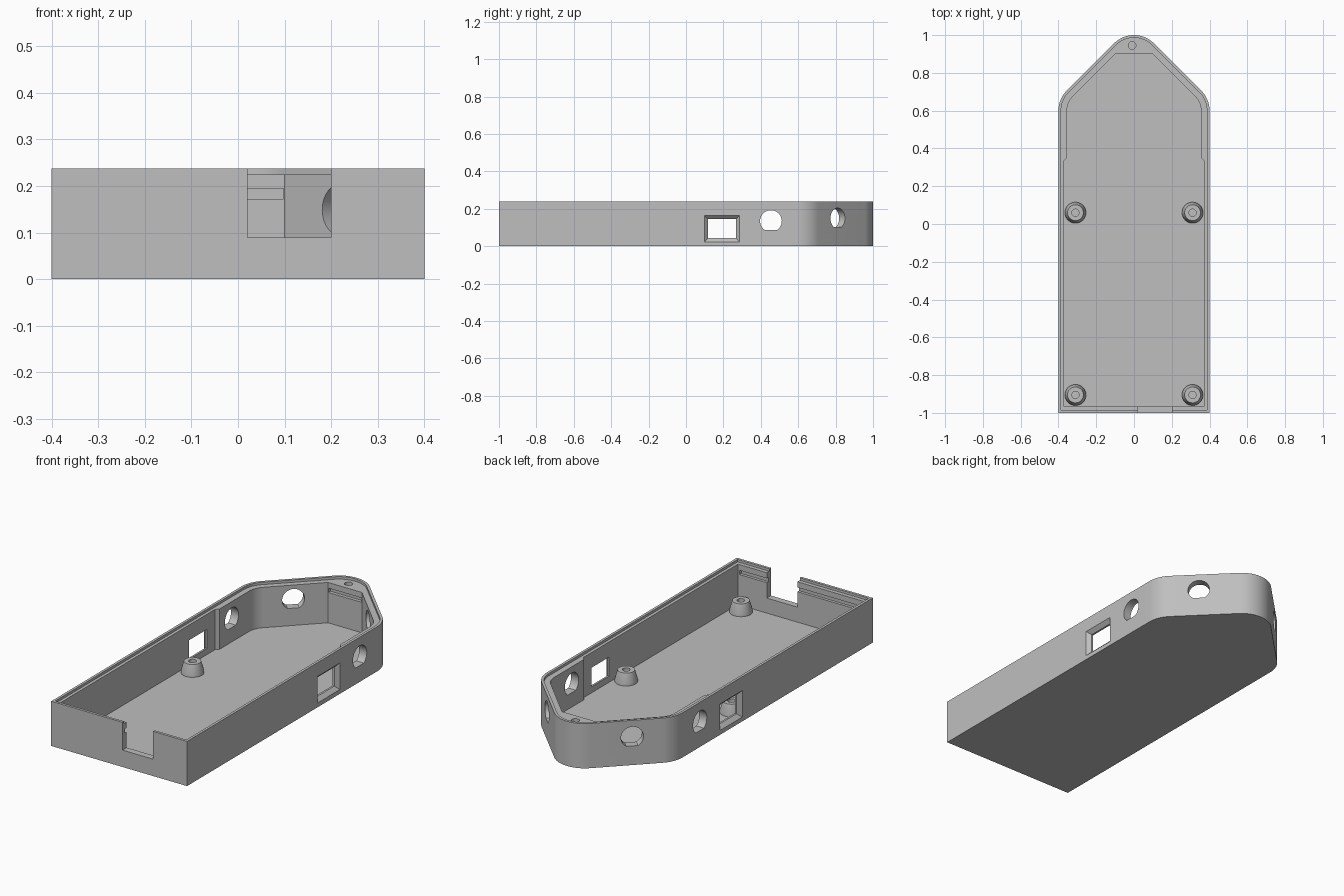
import bpy, bmesh
from math import sin, cos, asin, pi, radians
from mathutils import Vector

if "Cube" in bpy.data.objects:
    bpy.data.objects.remove(bpy.data.objects["Cube"])

grey = bpy.data.materials.new("plain grey")
grey.use_nodes = True
GREY = (0.52, 0.52, 0.52, 1)
grey.diffuse_color = GREY
grey.node_tree.nodes["Principled BSDF"].inputs["Base Color"].default_value = GREY

HEIGHT, LEDGE, FLOOR = 0.238, 0.225, 0.01
RADIUS, CORNER, TIP = 0.15, (0.25, 0.60), (0.0, 0.85)


def loft(name, ring_a, ring_b):
    """Closed solid between two matching rings of points."""
    bm = bmesh.new()
    a = [bm.verts.new(p) for p in ring_a]
    b = [bm.verts.new(p) for p in ring_b]
    bm.faces.new(a)
    bm.faces.new(b)
    for i in range(len(a)):
        j = (i + 1) % len(a)
        bm.faces.new((a[i], a[j], b[j], b[i]))
    return finish(name, bm)


def finish(name, bm):
    bmesh.ops.recalc_face_normals(bm, faces=bm.faces)
    mesh = bpy.data.meshes.new(name)
    bm.to_mesh(mesh)
    bm.free()
    mesh.materials.append(grey)
    obj = bpy.data.objects.new(name, mesh)
    bpy.context.collection.objects.link(obj)
    return obj


def prism(name, outline, z0, z1):
    return loft(name, [(x, y, z0) for x, y in outline], [(x, y, z1) for x, y in outline])


def box(name, x0, x1, y0, y1, z0, z1):
    return prism(name, [(x0, y0), (x1, y0), (x1, y1), (x0, y1)], z0, z1)


def arc(centre, r, start, end, steps=10):
    angles = [radians(start + (end - start) * i / steps) for i in range(steps + 1)]
    return [(centre[0] + r * cos(t), centre[1] + r * sin(t)) for t in angles]


def mirrored(half):
    """Complete an outline from its +x half, front to back."""
    return half + [(-x, y) for x, y in reversed(half) if x > 1e-5]


def shell_outline(inset):
    r = RADIUS - inset
    return mirrored([(0.4 - inset, -1 + inset)] + arc(CORNER, r, 0, 45)
                    + arc(TIP, r, 45, 90))


def d_hole(centre, direction, r, flat):
    """Round cutter with a flat underside, along a horizontal direction."""
    d = Vector(direction).normalized()
    side, c = Vector((-d.y, d.x, 0)), Vector(centre)
    low = asin((flat - c.z) / r)
    angles = [low + (pi - 2 * low) * i / 36 for i in range(37)]
    ring = [c + side * r * cos(t) + Vector((0, 0, r * sin(t))) for t in angles]
    return loft("hole_cutter", [p - d * 0.1 for p in ring], [p + d * 0.1 for p in ring])


def window(s):
    """Tapered window cutter, wide on the outside of the wall."""
    def ring(x, grow):
        y0, y1, z0, z1 = 0.118 - grow, 0.267 + grow, 0.043 - grow, 0.144 + grow
        return [(s * x, y0, z0), (s * x, y1, z0), (s * x, y1, z1), (s * x, y0, z1)]
    return [loft("window_cutter", ring(0.38, 0.0), ring(0.402, 0.022)),
            loft("window_cutter", ring(0.34, 0.0), ring(0.385, 0.0))]


def cut(target, cutter):
    mod = target.modifiers.new("cut", 'BOOLEAN')
    mod.operation, mod.solver, mod.object = 'DIFFERENCE', 'EXACT', cutter
    graph = bpy.context.evaluated_depsgraph_get()
    mesh = bpy.data.meshes.new_from_object(target.evaluated_get(graph))
    target.modifiers.clear()
    target.data = mesh
    bpy.data.objects.remove(cutter)


# Tray body with its cavity and lid ledge
body = prism("tray_body", shell_outline(0), 0, HEIGHT)
cavity = mirrored([(0.37, -0.965), (0.37, 0.335), (0.355, 0.35)]
                  + arc(CORNER, 0.105, 0, 45) + [(0.1, 0.9)])
cut(body, prism("cavity_cutter", cavity, FLOOR, 0.3))
cut(body, prism("ledge_cutter", shell_outline(0.014), LEDGE, 0.3))

# Cable notch in the front wall
cut(body, box("notch_cutter", 0.02, 0.2, -1.1, -0.9, 0.09, 0.3))

# Grooves inside the front and back walls
cut(body, box("groove_cutter", -0.36, 0.36, -0.98, -0.9, 0.172, 0.195))
cut(body, box("groove_cutter", -0.098, 0.098, 0.85, 0.918, 0.172, 0.195))

# Windows and round holes on both sides
for s in (1, -1):
    for cutter in window(s):
        cut(body, cutter)
    cut(body, d_hole((s * 0.38, 0.454, 0.134), (s, 0, 0), 0.058, 0.087))
    cut(body, d_hole((s * 0.245, 0.805, 0.149), (s, 1, 0), 0.055, 0.102))

# Screw hole in the back of the rim
cut(body, prism("screw_cutter", arc((-0.01, 0.945), 0.02, 0, 345, 23), 0.1, 0.3))


def post(name, x, y):
    """Tapered hollow screw post."""
    profile = [(0.056, FLOOR - 0.003), (0.056, 0.022), (0.042, 0.072), (0.019, 0.072), (0.019, 0.02)]
    bm = bmesh.new()
    rings = [[bm.verts.new((px, py, z)) for px, py in arc((x, y), r, 0, 348.75, 31)]
             for r, z in profile]
    for a, b in zip(rings, rings[1:]):
        for i in range(32):
            j = (i + 1) % 32
            bm.faces.new((a[i], a[j], b[j], b[i]))
    bm.faces.new(rings[0])
    bm.faces.new(rings[-1])
    return finish(name, bm)


# Four screw posts on the floor
parts = [body]
for side, x in (("left", 0.31), ("right", -0.31)):
    for place, y in (("front", -0.905), ("middle", 0.06)):
        parts.append(post(f"{place}_{side}_post", x, y))

# Smooth curved surfaces, keep edges crisp
bpy.ops.object.select_all(action='DESELECT')
for obj in parts:
    obj.select_set(True)
bpy.context.view_layer.objects.active = body
bpy.ops.object.shade_smooth_by_angle(angle=radians(30))
